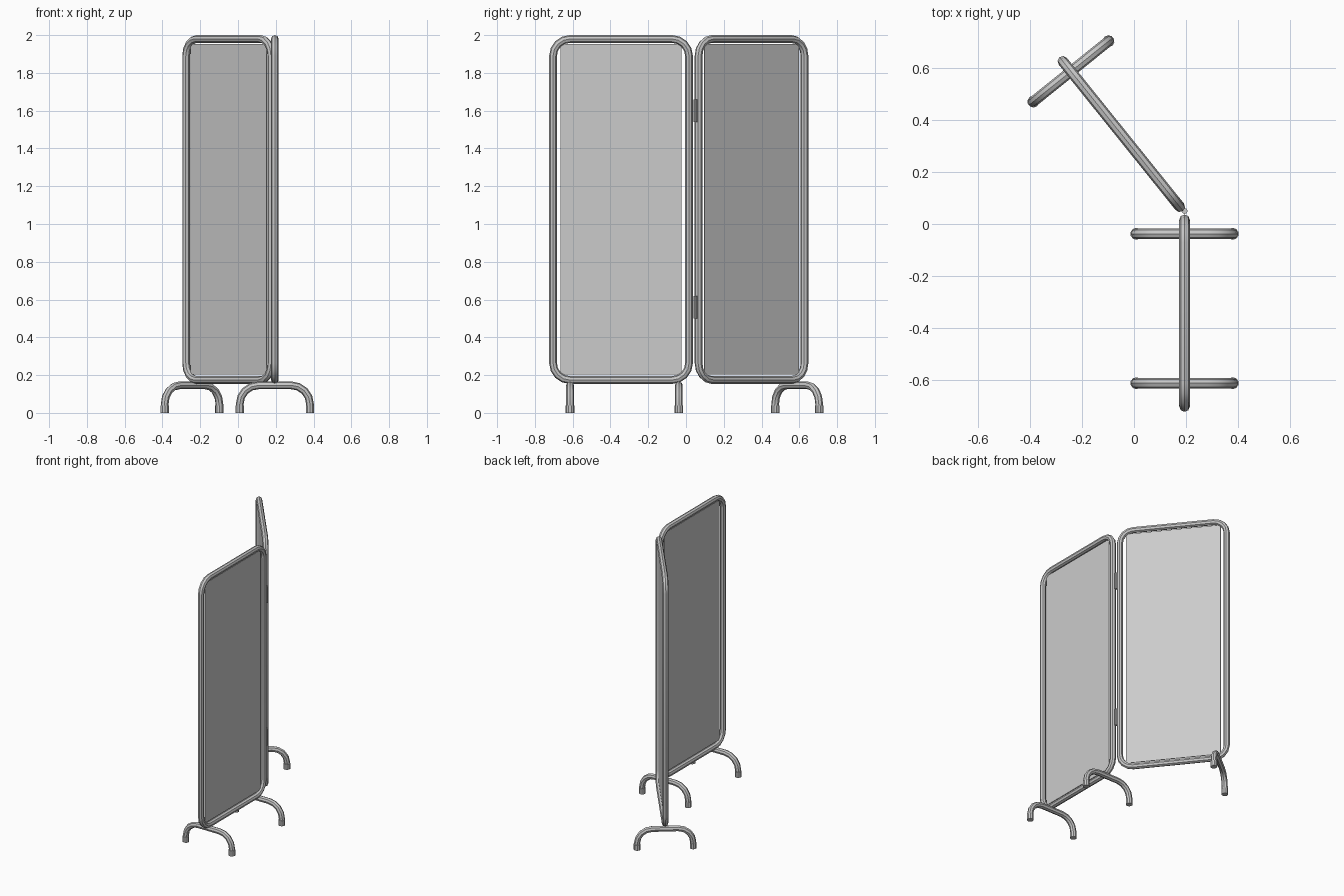
import bpy
import math
from mathutils import Matrix, Vector

cube = bpy.data.objects.get("Cube")
if cube:
    bpy.data.objects.remove(cube)


def material(name, value):
    mat = bpy.data.materials.new(name)
    mat.use_nodes = True
    color = (value, value, value, 1)
    mat.diffuse_color = color
    mat.node_tree.nodes["Principled BSDF"].inputs["Base Color"].default_value = color
    return mat


METAL = material("grey_metal", 0.57)
FABRIC = material("light_grey_fabric", 0.6)

TUBE = 0.0205           # tube radius
HALF_W = 0.36           # frame centreline half width
Z_LOW, Z_HIGH = 0.174, 1.9795
CORNER = 0.09


def arc(cx, cz, radius, start, end, steps):
    """Points of an arc in the local xz plane, angles in degrees."""
    angles = [math.radians(start + (end - start) * i / steps) for i in range(steps + 1)]
    return [Vector((cx + radius * math.cos(a), 0, cz + radius * math.sin(a))) for a in angles]


def finish(obj, name, matrix, mat):
    obj.name = name
    obj.matrix_world = matrix @ obj.matrix_world
    obj.data.materials.clear()
    obj.data.materials.append(mat)


def tube(name, points, cyclic, matrix):
    curve = bpy.data.curves.new(name, "CURVE")
    curve.dimensions = "3D"
    curve.bevel_depth = TUBE
    curve.bevel_resolution = 2
    curve.use_fill_caps = not cyclic
    spline = curve.splines.new("POLY")
    spline.points.add(len(points) - 1)
    for point, co in zip(spline.points, points):
        point.co = (*co, 1)
    spline.use_cyclic_u = cyclic
    obj = bpy.data.objects.new(name, curve)
    bpy.context.collection.objects.link(obj)
    bpy.ops.object.select_all(action="DESELECT")
    obj.select_set(True)
    bpy.context.view_layer.objects.active = obj
    bpy.ops.object.convert(target="MESH")
    obj = bpy.context.view_layer.objects.active
    bpy.ops.object.shade_smooth_by_angle(angle=math.radians(30))
    finish(obj, name, matrix, METAL)


def cylinder(name, radius, x, z0, z1, matrix):
    bpy.ops.mesh.primitive_cylinder_add(vertices=10, radius=radius, depth=z1 - z0)
    obj = bpy.context.object
    obj.matrix_world = Matrix.Translation((x, 0, (z0 + z1) / 2))
    finish(obj, name, matrix, METAL)


def foot(name, matrix):
    """Arched tube foot with a wider tip at each end."""
    reach, top, bend = 0.186, 0.146, 0.1
    points = [Vector((reach, 0, 0.01))]
    points += arc(reach - bend, top - bend, bend, 0, 90, 4)
    points += arc(bend - reach, top - bend, bend, 90, 180, 4)
    points.append(Vector((-reach, 0, 0.01)))
    tube(name, points, False, matrix)
    for side, x in (("a", reach), ("b", -reach)):
        cylinder(f"{name}_tip_{side}", 0.023, x, 0, 0.04, matrix)


def screen(name, x, y, degrees, feet):
    place = Matrix.Translation((x, y, 0)) @ Matrix.Rotation(math.radians(degrees), 4, "Z")

    # Rounded rectangular frame
    ix, low, high = HALF_W - CORNER, Z_LOW + CORNER, Z_HIGH - CORNER
    outline = []
    for cx, cz, start in ((ix, high, 0), (-ix, high, 90), (-ix, low, 180), (ix, low, 270)):
        outline += arc(cx, cz, CORNER, start, start + 90, 4)
    tube(f"{name}_frame", outline, True, place)

    # Thin fabric sheet
    bpy.ops.mesh.primitive_cube_add(size=1)
    sheet = bpy.context.object
    sheet.matrix_world = (Matrix.Translation((0, 0, 1.077))
                          @ Matrix.Diagonal((0.64, 0.005, 1.75, 1)))
    finish(sheet, f"{name}_fabric", place, FABRIC)

    # Feet set across the panel
    across = Matrix.Rotation(math.pi / 2, 4, "Z")
    for i, offset in enumerate(feet):
        foot(f"{name}_foot_{i + 1}", place @ Matrix.Translation((offset, 0, 0)) @ across)


screen("front_panel", 0.195, -0.344, 90, (-0.27, 0.306))
screen("back_panel", -0.049, 0.347, 128.8, (0.31,))

# Hinges between the panels
for label, z in (("lower", 0.5), ("upper", 1.54)):
    cylinder(f"{label}_hinge", 0.011, 0, z, z + 0.12, Matrix.Translation((0.195, 0.05, 0)))
